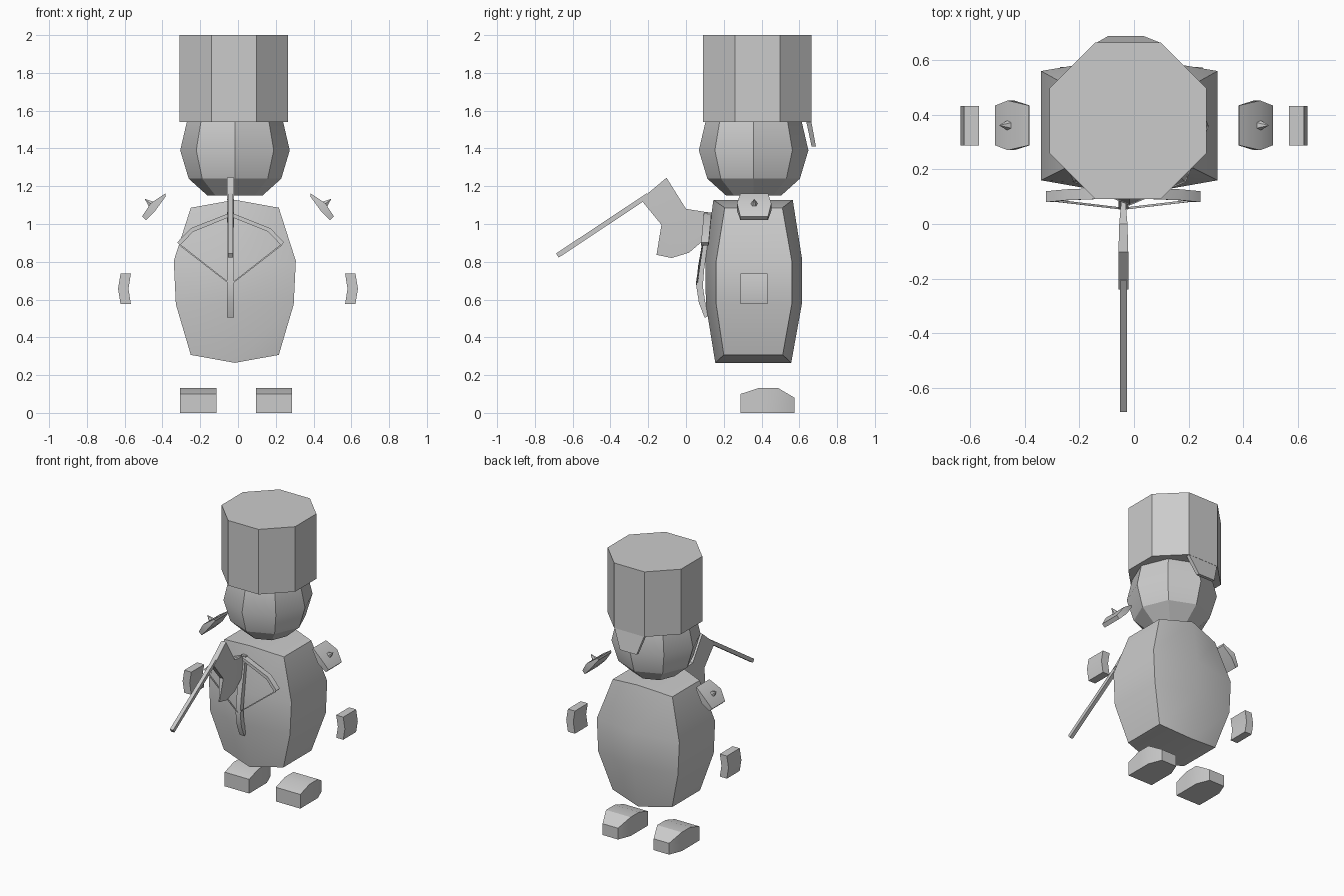
import bpy, bmesh, math
from mathutils import Vector

if "Cube" in bpy.data.objects:
    bpy.data.objects.remove(bpy.data.objects["Cube"])


def loft(name, rings, closed=True, spike=None):
    """Skin equal-length rings of points and cap both ends."""
    bm = bmesh.new()
    rows = [[bm.verts.new(p) for p in r] for r in rings]
    n = len(rows[0])
    for a, b in zip(rows, rows[1:]):
        for i in range(n):
            j = (i + 1) % n
            bm.faces.new((a[i], a[j], b[j], b[i]))
    for r in (rows[0], rows[-1]):
        if n == 6:                      # ridge down the middle of the cap
            bm.faces.new((r[0], r[1], r[2], r[3]))
            bm.faces.new((r[0], r[3], r[4], r[5]))
        else:
            bm.faces.new(r)
    bmesh.ops.recalc_face_normals(bm, faces=bm.faces)
    me = bpy.data.meshes.new(name)
    bm.to_mesh(me)
    bm.free()
    me.polygons.foreach_set("use_smooth", [True] * len(me.polygons))
    me.set_sharp_from_angle(angle=math.radians(30))
    ob = bpy.data.objects.new(name, me)
    bpy.context.collection.objects.link(ob)
    return ob


def octagon(cx, cy, r, z, turn=0.0):
    return [(cx + r * math.cos(math.pi / 4 * i + turn),
             cy + r * math.sin(math.pi / 4 * i + turn), z) for i in range(8)]


def bar(name, path, w, d, side):
    """Rectangular bar along a path; side is the fixed width direction."""
    pts = [Vector(p) for p in path]
    side = Vector(side)
    rings = []
    for i, p in enumerate(pts):
        t = (pts[min(i + 1, len(pts) - 1)] - pts[max(i - 1, 0)]).normalized()
        up = t.cross(side).normalized()
        rings.append([p + side * w / 2 * a + up * d / 2 * b
                      for a, b in ((-1, -1), (1, -1), (1, 1), (-1, 1))])
    return loft(name, rings)


# Tall hat and the flap hanging at its back
loft("hat", [octagon(-0.022, 0.378, 0.311, z, math.pi / 8) for z in (1.54, 2.0)])
loft("hat_flap", [
    [(-0.14, 0.635, 1.55), (0.10, 0.635, 1.55), (0.10, 0.662, 1.55), (-0.14, 0.662, 1.55)],
    [(-0.095, 0.665, 1.41), (0.035, 0.665, 1.41), (0.035, 0.688, 1.41), (-0.095, 0.688, 1.41)]])

# Faceted head
loft("head", [octagon(-0.016, 0.358, r, z) for r, z in
              ((0.145, 1.15), (0.245, 1.24), (0.29, 1.39), (0.255, 1.54), (0.15, 1.63))])

# Barrel body: side height, centre height, half width, side depths, centre depths
body = []
for zs, zc, w, s0, s1, c0, c1 in (
        (0.307, 0.265, 0.233, 0.20, 0.512, 0.155, 0.557),
        (0.575, 0.575, 0.312, 0.16, 0.56, 0.105, 0.613),
        (0.805, 0.81, 0.323, 0.16, 0.56, 0.103, 0.615),
        (1.086, 1.128, 0.233, 0.205, 0.51, 0.145, 0.565)):
    x = -0.017
    body.append([(x, c0, zc), (x + w, s0, zs), (x + w, s1, zs),
                 (x, c1, zc), (x - w, s1, zs), (x - w, s0, zs)])
loft("body", body)

for s, label in ((-1, "left"), (1, "right")):
    # Foot: stations along y with height and half width
    cx = -0.01 + s * 0.2
    loft(label + "_foot", [
        [(cx - w, y, 0), (cx + w, y, 0), (cx + w, y, h), (cx - w, y, h)]
        for y, h, w in ((0.288, 0.10, 0.096), (0.39, 0.133, 0.096),
                        (0.485, 0.133, 0.096), (0.575, 0.08, 0.06))])

    # Hand: slightly bent slab
    loft(label + "_hand", [
        [(s * a, 0.288, z), (s * b, 0.288, z), (s * b, 0.432, z), (s * a, 0.432, z)]
        for a, b, z in ((0.567, 0.622, 0.577), (0.58, 0.635, 0.657), (0.567, 0.622, 0.737))])

    # Shoulder plate with a spike
    loft(label + "_shoulder_plate", [
        [(s * xo, 0.361 - w, zo), (s * xo, 0.361 + w, zo),
         (s * xi, 0.361 + w, zi), (s * xi, 0.361 - w, zi)]
        for xo, zo, xi, zi, w in ((0.385, 1.162, 0.382, 1.147, 0.073),
                                  (0.462, 1.11, 0.438, 1.07, 0.091),
                                  (0.508, 1.04, 0.487, 1.02, 0.073))])
    bpy.ops.mesh.primitive_cone_add(vertices=6, radius1=0.024, radius2=0.002, depth=0.05,
                                    location=(s * 0.472, 0.361, 1.115),
                                    rotation=(0, s * math.radians(50), 0))
    bpy.context.object.name = label + "_shoulder_spike"

# Axe: eye, neck and cutting edge, thinning toward the edge
AX = -0.039
edge = [(-0.156, 0.837), (-0.077, 0.82), (0.016, 0.848), (0.10, 0.92), (0.14, 1.058)]


def across(a, b):
    return [(a[0] + (b[0] - a[0]) * i / 4, a[1] + (b[1] - a[1]) * i / 4) for i in range(5)]


def blade_ring(pts, h):
    return ([(AX - h, y, z) for y, z in pts] + [(AX + h, y, z) for y, z in reversed(pts)])


loft("axe_head", [blade_ring(across((-0.24, 1.13), (-0.103, 1.245)), 0.018),
                  blade_ring(across((-0.13, 0.996), (0.0, 1.08)), 0.015),
                  blade_ring(edge, 0.003)])
bar("axe_handle", [(AX, -0.681, 0.833), (AX, -0.20, 1.152)], 0.026, 0.026, (1, 0, 0))

# Crossbow: curved stock, bow limbs and drawn string
bar("crossbow_stock", [(AX, y, z) for y, z in
                       ((0.13, 1.06), (0.105, 0.91), (0.08, 0.77), (0.072, 0.67),
                        (0.085, 0.585), (0.115, 0.51))], 0.036, 0.034, (1, 0, 0))
bar("crossbow_limbs", [(AX + dx, y, z) for dx, y, z in
                       ((-0.275, 0.10, 0.895), (-0.205, 0.107, 0.968), (0, 0.115, 1.05),
                        (0.205, 0.107, 0.968), (0.275, 0.10, 0.895))], 0.04, 0.022, (0, 1, 0))
bar("crossbow_string", [(AX + dx, y, z) for dx, y, z in
                        ((-0.272, 0.088, 0.892), (0, 0.056, 0.68), (0.272, 0.088, 0.892))],
    0.008, 0.008, (0, 1, 0))
